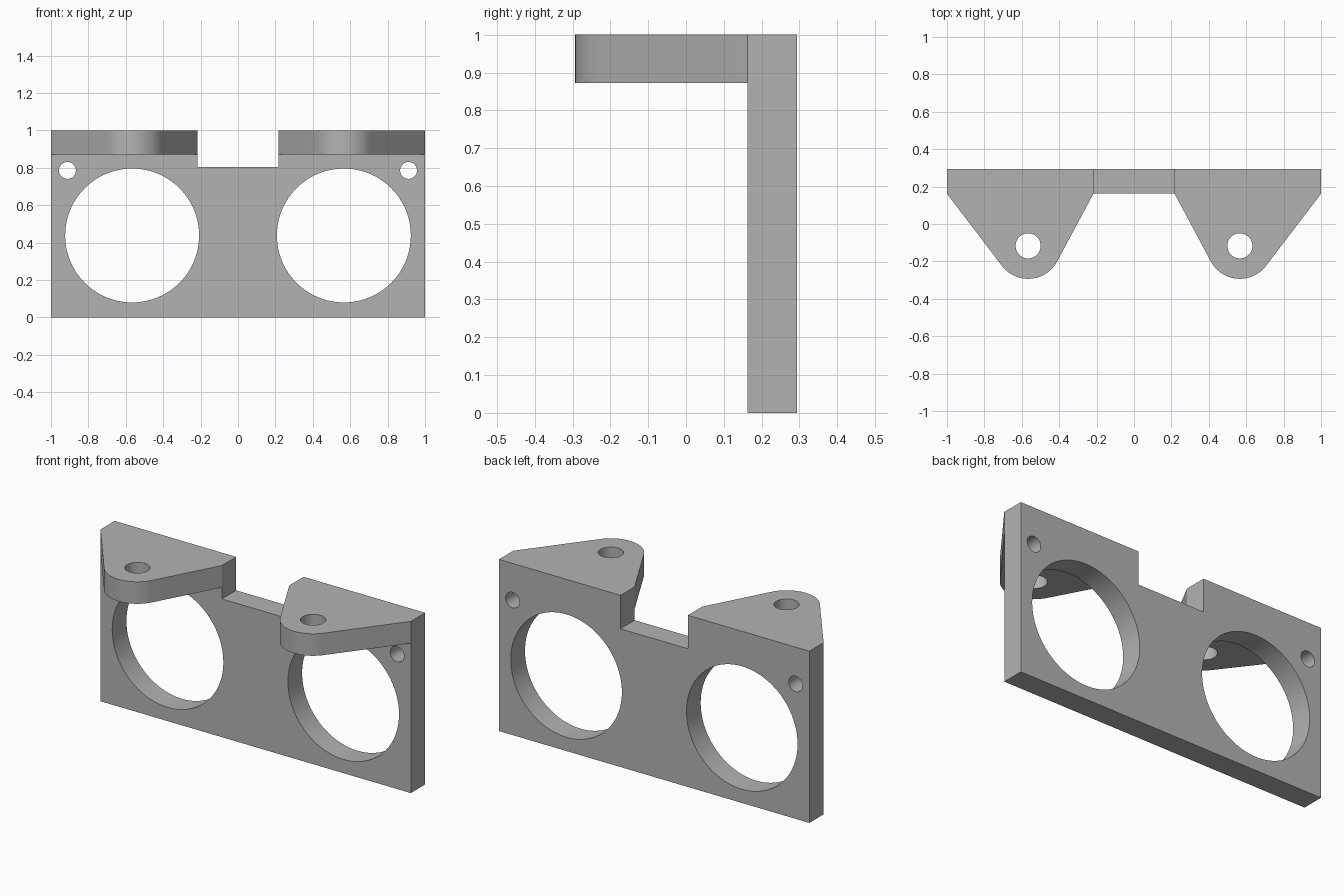
import bpy
import bmesh
import math
from mathutils import Vector, Matrix

cube = bpy.data.objects.get("Cube")
if cube:
    bpy.data.objects.remove(cube, do_unlink=True)

FRONT, BACK = 0.162, 0.293      # plate thickness along y
HEIGHT, NOTCH_Z, NOTCH_X = 1.0, 0.805, 0.217
TAB_Z = 0.872
BORE_X, PIN_Y, TIP_R = 0.566, -0.117, 0.176

grey = bpy.data.materials.new("light grey")
grey.use_nodes = True
colour = (0.45, 0.45, 0.45, 1)
grey.diffuse_color = colour
grey.node_tree.nodes["Principled BSDF"].inputs["Base Color"].default_value = colour


def prism(name, points, offset):
    """Extrude a closed outline along an offset vector."""
    bm = bmesh.new()
    face = bm.faces.new([bm.verts.new(p) for p in points])
    moved = bmesh.ops.extrude_face_region(bm, geom=[face])["geom"]
    verts = [g for g in moved if isinstance(g, bmesh.types.BMVert)]
    bmesh.ops.translate(bm, verts=verts, vec=offset)
    bmesh.ops.recalc_face_normals(bm, faces=bm.faces[:])
    return link(name, bm)


def cylinder(name, centre, radius, depth, along_y):
    bm = bmesh.new()
    turn = Matrix.Rotation(math.pi / 2 if along_y else 0, 4, "X")
    bmesh.ops.create_cone(bm, cap_ends=True, segments=96, radius1=radius, radius2=radius,
                          depth=depth, matrix=Matrix.Translation(centre) @ turn)
    return link(name, bm)


def link(name, bm):
    mesh = bpy.data.meshes.new(name)
    bm.to_mesh(mesh)
    bm.free()
    mesh.materials.append(grey)
    obj = bpy.data.objects.new(name, mesh)
    bpy.context.collection.objects.link(obj)
    return obj


def combine(target, other, operation):
    """Apply an exact boolean and discard the second object."""
    mod = target.modifiers.new(operation, "BOOLEAN")
    mod.operation, mod.solver, mod.object = operation, "EXACT", other
    bpy.context.view_layer.objects.active = target
    bpy.ops.object.modifier_apply(modifier=mod.name)
    bpy.data.objects.remove(other, do_unlink=True)


def tab_outline(side):
    """Tapered tab with a round tip tangent to both sloping sides."""
    centre = Vector((BORE_X, PIN_Y))
    angles = []
    for x, sign in ((NOTCH_X, 1), (1.0, -1)):
        d = Vector((x, FRONT)) - centre
        angles.append(math.atan2(d.y, d.x) + sign * math.acos(TIP_R / d.length))
    start, end = angles
    sweep = (end - start) % math.tau
    steps = 32
    pts = [(1.0, FRONT), (1.0, FRONT + 0.05), (NOTCH_X, FRONT + 0.05), (NOTCH_X, FRONT)]
    for i in range(steps + 1):
        a = start + sweep * i / steps
        pts.append((centre.x + TIP_R * math.cos(a), centre.y + TIP_R * math.sin(a)))
    return [(side * x, y, TAB_Z) for x, y in pts]


# Upright plate with the notch in its top edge
half = [(1, 0), (1, HEIGHT), (NOTCH_X, HEIGHT), (NOTCH_X, NOTCH_Z)]
outline = half + [(-x, z) for x, z in reversed(half)]
bracket = prism("sensor_bracket", [(x, FRONT, z) for x, z in outline], (0, BACK - FRONT, 0))

for side in (-1, 1):
    # Mounting tab with its pin hole
    tab = prism("mounting_tab", tab_outline(side), (0, 0, HEIGHT - TAB_Z))
    pin = cylinder("pin_cutter", (side * BORE_X, PIN_Y, 0.93), 0.067, 0.5, False)
    combine(tab, pin, "DIFFERENCE")
    combine(bracket, tab, "UNION")
    # Large bore and small screw hole through the plate
    for x, z, r in ((BORE_X, 0.438, 0.358), (0.912, 0.786, 0.045)):
        hole = cylinder("hole_cutter", (side * x, 0.228, z), r, 0.3, True)
        combine(bracket, hole, "DIFFERENCE")

# Smooth round walls, crisp edges
bpy.ops.object.select_all(action="DESELECT")
bracket.select_set(True)
bpy.context.view_layer.objects.active = bracket
bpy.ops.object.shade_smooth_by_angle(angle=math.radians(25))
